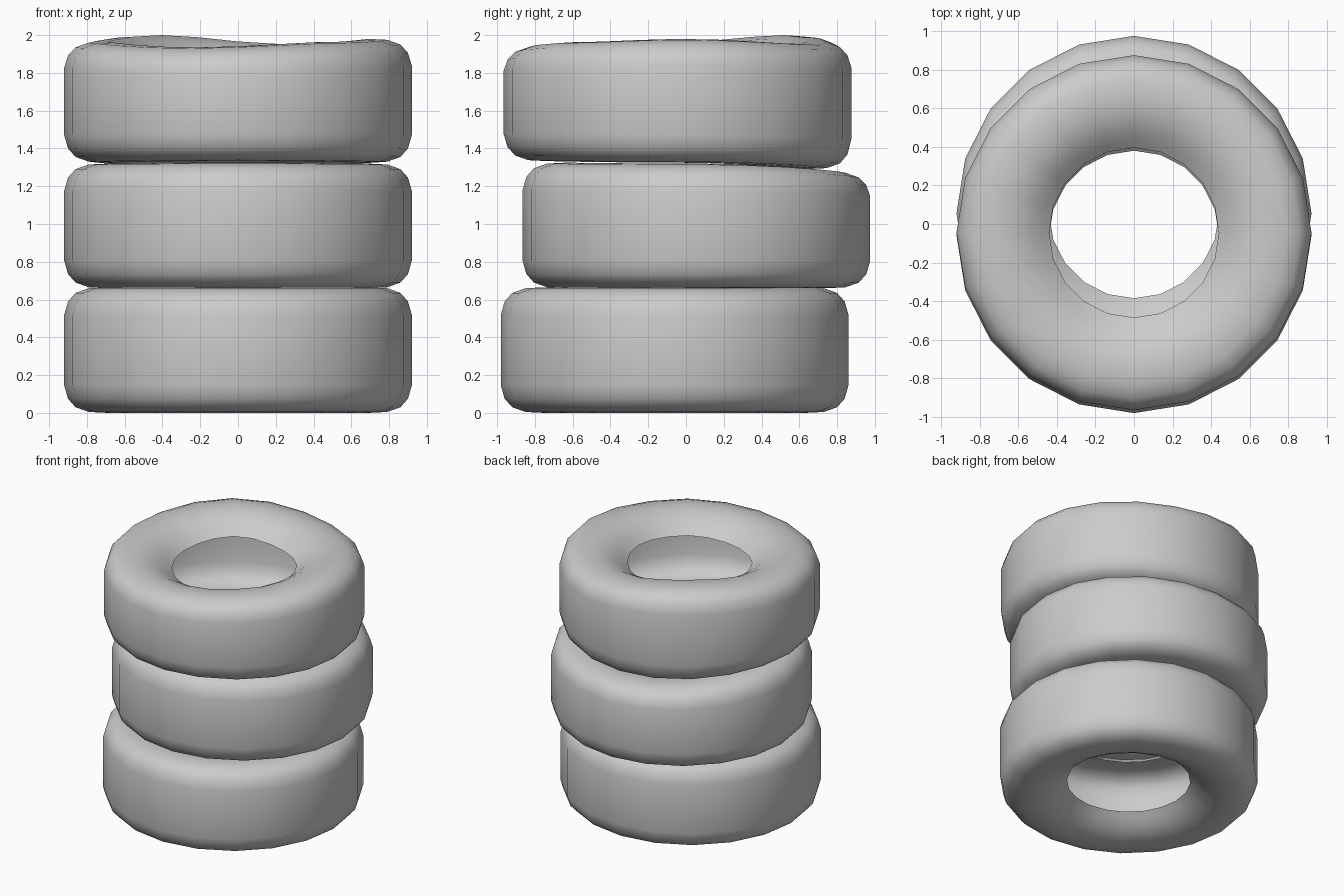
import bpy, bmesh
from math import sin, cos, pi, degrees

if "Cube" in bpy.data.objects:
    bpy.data.objects.remove(bpy.data.objects["Cube"])

SEG = 20
H = 0.665
# Half profile of the shell: inner bead -> sidewall -> shoulder -> tread (radius, depth from side)
HALF = [(0.44, 0.13), (0.48, 0.095), (0.53, 0.055), (0.60, 0.02), (0.69, 0.0), (0.79, 0.005),
        (0.86, 0.03), (0.90, 0.075), (0.92, 0.145)]
PROFILE = HALF + [(r, H - z) for r, z in reversed(HALF)]


def wave(keys, angle):
    """Periodic eased interpolation of (degrees, offset) keys."""
    if not keys:
        return 0.0
    keys = keys + [(keys[0][0] + 360, keys[0][1])]
    a = degrees(angle)
    for (a0, v0), (a1, v1) in zip(keys, keys[1:]):
        if a0 <= a <= a1:
            t = (1 - cos(pi * (a - a0) / (a1 - a0))) / 2
            return v0 + (v1 - v0) * t
    return 0.0


def tyre(name, y, z0, top=(), bottom=()):
    """Revolve the profile; the two sidewalls sag by the given waves."""
    bm = bmesh.new()
    rings = []
    for i in range(SEG):
        a = 2 * pi * i / SEG
        up, low = wave(list(top), a), wave(list(bottom), a)
        ring = []
        for r, z in PROFILE:
            w = 2 * z / H - 1
            dz = (up if w > 0 else low) * min(1.0, abs(w) * 1.2)
            ring.append(bm.verts.new((r * cos(a), y + r * sin(a), z0 + z + dz)))
        rings.append(ring)
    for i in range(SEG):
        p, q = rings[i], rings[(i + 1) % SEG]
        for j in range(len(PROFILE) - 1):
            bm.faces.new((p[j], q[j], q[j + 1], p[j + 1])).smooth = True
    bmesh.ops.recalc_face_normals(bm, faces=bm.faces)
    # the outermost tread face must point away from the axis
    f = max(bm.faces, key=lambda f: f.calc_center_median().x)
    if f.normal.x < 0:
        bmesh.ops.reverse_faces(bm, faces=bm.faces)
    me = bpy.data.meshes.new(name)
    bm.to_mesh(me)
    bm.free()
    ob = bpy.data.objects.new(name, me)
    bpy.context.collection.objects.link(ob)
    return ob


# Stack, alternately shifted front and back
tyre("bottom_tyre", -0.06, 0.0)
tyre("middle_tyre", 0.055, 0.66,
     top=[(0, -0.005), (100, -0.05), (180, -0.005), (270, 0.0)])
tyre("top_tyre", -0.045, 1.325,
     top=[(0, -0.01), (70, -0.037), (126, 0.01), (180, -0.025), (250, -0.055), (320, -0.025)],
     bottom=[(0, 0.0), (100, -0.035), (180, 0.0), (270, 0.008)])
